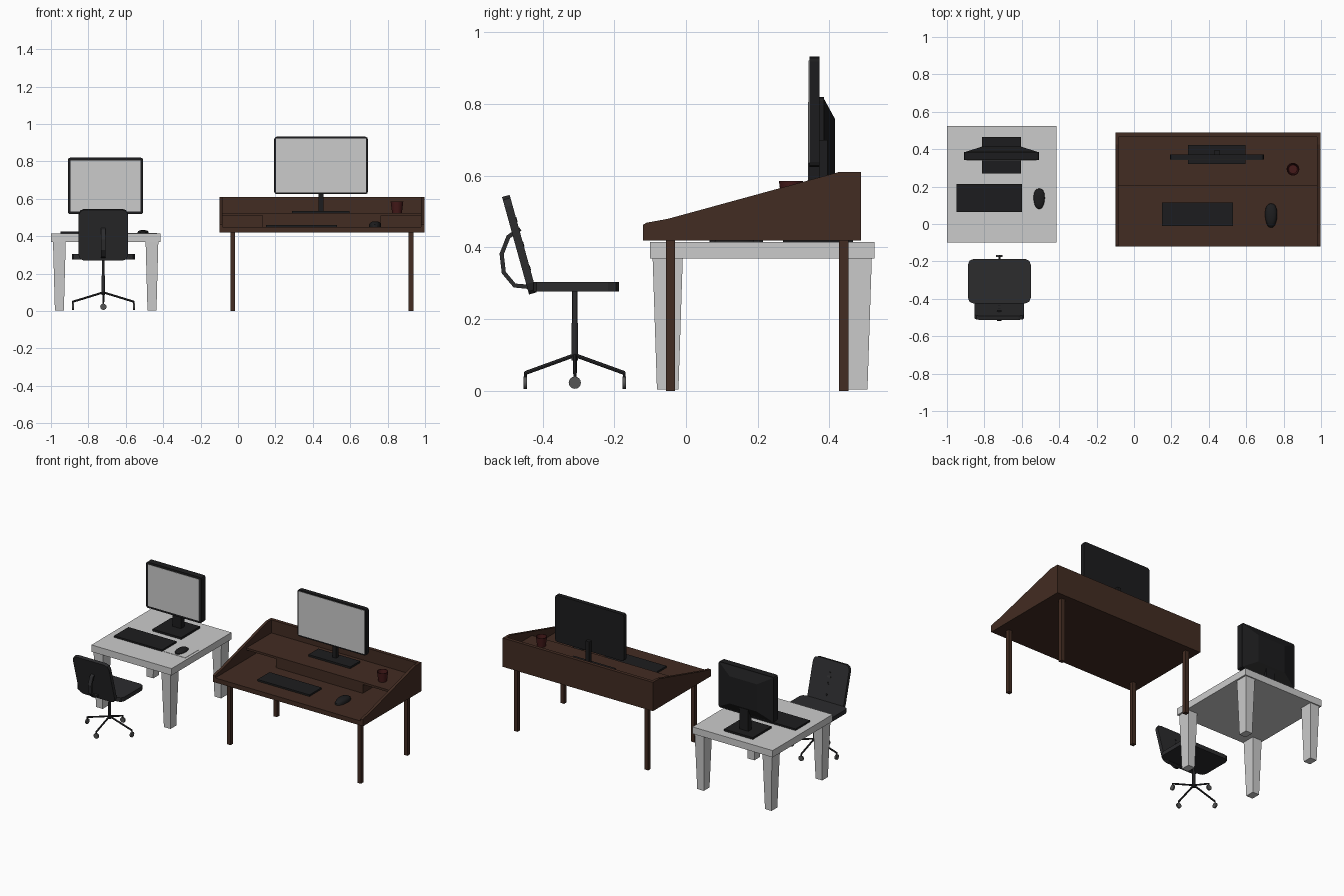
import bpy, bmesh, math
from mathutils import Vector, Matrix

if "Cube" in bpy.data.objects:
    bpy.data.objects.remove(bpy.data.objects["Cube"])


def mat(name, c):
    m = bpy.data.materials.new(name)
    m.diffuse_color = (*c, 1)
    m.use_nodes = True
    m.node_tree.nodes["Principled BSDF"].inputs["Base Color"].default_value = m.diffuse_color
    return m


WOOD = mat("dark_wood", (0.055, 0.025, 0.016))
BLACK = mat("black_plastic", (0.012, 0.012, 0.013))
FABRIC = mat("chair_black", (0.025, 0.025, 0.027))
RED = mat("cup_red", (0.06, 0.01, 0.01))
WHEEL = mat("wheel_grey", (0.09, 0.09, 0.09))


def finish(name, bm, m=None, smooth=False):
    bmesh.ops.recalc_face_normals(bm, faces=bm.faces)
    me = bpy.data.meshes.new(name)
    bm.to_mesh(me)
    bm.free()
    ob = bpy.data.objects.new(name, me)
    bpy.context.collection.objects.link(ob)
    if m:
        me.materials.append(m)
    if smooth:
        bpy.context.view_layer.objects.active = ob
        ob.select_set(True)
        bpy.ops.object.shade_smooth_by_angle()
        ob.select_set(False)
    return ob


def box(name, x, y, z, m=None, bevel=0, axis=None, segs=2):
    """Box from ranges; bevels all edges, or only those along one axis."""
    bm = bmesh.new()
    bmesh.ops.create_cube(bm, size=1)
    for v in bm.verts:
        v.co = [(r[0] + r[1]) / 2 + c * (r[1] - r[0]) for r, c in zip((x, y, z), v.co)]
    if bevel:
        es = [e for e in bm.edges if axis is None
              or abs((e.verts[0].co - e.verts[1].co).normalized()[axis]) > 0.9]
        bmesh.ops.bevel(bm, geom=es, offset=bevel, segments=segs, affect='EDGES', profile=0.5)
    return finish(name, bm, m)


def prism(name, pts, x0, x1, m):
    """Extrude a (y, z) profile along x."""
    bm = bmesh.new()
    f = bm.faces.new([bm.verts.new((x0, y, z)) for y, z in pts])
    r = bmesh.ops.extrude_face_region(bm, geom=[f])
    bmesh.ops.translate(bm, vec=(x1 - x0, 0, 0),
                        verts=[g for g in r['geom'] if isinstance(g, bmesh.types.BMVert)])
    return finish(name, bm, m)


def frustum(name, x, y, z, m=None):
    """Tapered block: x, y, z are (centre, bottom half, top half) and (z0, z1)."""
    bm = bmesh.new()
    s = ((-1, -1), (1, -1), (1, 1), (-1, 1))
    a, b = ([bm.verts.new((x[0] + i * x[k], y[0] + j * y[k], z[k - 1])) for i, j in s] for k in (1, 2))
    bm.faces.new(a)
    bm.faces.new(b)
    for i in range(4):
        j = (i + 1) % 4
        bm.faces.new((a[i], a[j], b[j], b[i]))
    return finish(name, bm, m)


def rod(name, a, b, r, m, sides=12):
    a, b = Vector(a), Vector(b)
    bm = bmesh.new()
    mx = Matrix.Translation((a + b) / 2) @ (b - a).to_track_quat('Z', 'Y').to_matrix().to_4x4()
    bmesh.ops.create_cone(bm, cap_ends=True, segments=sides, radius1=r, radius2=r,
                          depth=(b - a).length, matrix=mx)
    return finish(name, bm, m, True)


def mouse(name, cx, cy, z, w, l, h):
    bm = bmesh.new()
    bmesh.ops.create_uvsphere(bm, u_segments=20, v_segments=12, radius=1)
    bmesh.ops.bisect_plane(bm, geom=bm.verts[:] + bm.edges[:] + bm.faces[:], plane_co=(0, 0, 0),
                           plane_no=(0, 0, -1), clear_outer=True)
    bmesh.ops.holes_fill(bm, edges=[e for e in bm.edges if e.is_boundary])
    for v in bm.verts:
        k = abs(v.co.x) ** 0.8 * (1 if v.co.x > 0 else -1)
        v.co = (cx + k * w / 2 * (1 + 0.1 * v.co.y), cy + v.co.y * l / 2, z + max(v.co.z, 0) ** 0.7 * h)
    return finish(name, bm, BLACK, True)


# Grey table with tapered legs
box("table_top", (-1, -0.415), (-0.10, 0.525), (0.37, 0.415))
for nx, x in (("left", -0.955), ("right", -0.46)):
    for ny, y in (("front", -0.051), ("back", 0.476)):
        frustum(f"table_leg_{ny}_{nx}", (x, 0.024, 0.034), (y, 0.03, 0.042), (0.004, 0.37))

# Monitor on the table, with tapered rear shell
box("table_monitor_panel", (-0.91, -0.507), (0.342, 0.385), (0.518, 0.82), BLACK, 0.012, 1)
box("table_monitor_screen", (-0.896, -0.521), (0.340, 0.345), (0.532, 0.806))
shell = frustum("table_monitor_rear_shell", (0, 0.195, 0.10), (0, 0.145, 0.09), (0, 0.03), BLACK)
shell.data.transform(Matrix.Translation((-0.7085, 0.385, 0.669)) @ Matrix.Rotation(-math.pi / 2, 4, 'X'))
box("table_monitor_neck", (-0.74, -0.677), (0.372, 0.408), (0.425, 0.62), BLACK)
box("table_monitor_base", (-0.813, -0.603), (0.27, 0.465), (0.415, 0.428), BLACK)

# Keyboard, pad and mouse on the table
box("table_keyboard", (-0.95, -0.60), (0.065, 0.215), (0.415, 0.426), BLACK)
box("mouse_pad", (-0.592, -0.433), (0.07, 0.205), (0.415, 0.417))
mouse("table_mouse", -0.507, 0.135, 0.417, 0.06, 0.11, 0.016)

# Wooden desk body: floor, sloped sides, back wall, raised shelf
X0, X1 = -0.10, 0.997
box("desk_floor", (X0 + 0.01, X1 - 0.01), (-0.12, 0.48), (0.42, 0.45), WOOD)
side = [(-0.12, 0.42), (-0.12, 0.463), (-0.11, 0.469), (-0.05, 0.48), (0.425, 0.61), (0.488, 0.61), (0.488, 0.42)]
prism("desk_side_left", side, X0, X0 + 0.018, WOOD)
prism("desk_side_right", side, X1 - 0.018, X1, WOOD)
box("desk_back_wall", (X0 + 0.018, X1 - 0.018), (0.465, 0.488), (0.42, 0.61), WOOD)
box("desk_shelf", (X0 + 0.018, X1 - 0.018), (0.205, 0.465), (0.51, 0.524), WOOD)
box("desk_drawer_block", (0.13, 0.765), (0.208, 0.465), (0.45, 0.51), WOOD)
for nx, x in (("left", -0.028), ("right", 0.924)):
    for ny, y in (("front", -0.043), ("back", 0.44)):
        box(f"desk_leg_{ny}_{nx}", (x - 0.013, x + 0.013), (y - 0.013, y + 0.013), (0, 0.42), WOOD)

# Monitor on the desk
box("desk_monitor_panel", (0.193, 0.695), (0.344, 0.372), (0.625, 0.932), BLACK, 0.014, 1)
box("desk_monitor_screen", (0.203, 0.685), (0.342, 0.347), (0.635, 0.922))
box("desk_monitor_neck", (0.43, 0.456), (0.372, 0.395), (0.53, 0.70), BLACK)
box("desk_monitor_base", (0.29, 0.595), (0.32, 0.423), (0.524, 0.536), BLACK)

# Keyboard, mouse and cup on the desk
box("desk_keyboard", (0.15, 0.53), (-0.012, 0.115), (0.45, 0.461), BLACK)
mouse("desk_mouse", 0.733, 0.045, 0.45, 0.065, 0.13, 0.03)
bm = bmesh.new()
prof = [(0, 0.524), (0.026, 0.524), (0.034, 0.586), (0.030, 0.586), (0.023, 0.53), (0, 0.53)]
vs = [bm.verts.new((r, 0, z)) for r, z in prof]
es = [bm.edges.new(p) for p in zip(vs, vs[1:])]
bmesh.ops.spin(bm, geom=vs + es, axis=(0, 0, 1), cent=(0, 0, 0), angle=math.tau, steps=24)
bmesh.ops.remove_doubles(bm, verts=bm.verts, dist=1e-5)
bmesh.ops.translate(bm, verts=bm.verts, vec=(0.85, 0.293, 0))
finish("cup", bm, RED, True)

# Office chair: seat and tilted, buttoned back
CX, CY = -0.72, -0.31
box("chair_seat", (CX - 0.168, CX + 0.168), (-0.425, -0.187), (0.277, 0.304), FABRIC, 0.03, 2, 2)
tilt = Matrix.Translation((CX, -0.427, 0.272)) @ Matrix.Rotation(math.radians(15.5), 4, 'X')
back = box("chair_back", (-0.132, 0.132), (-0.011, 0.011), (0, 0.282), FABRIC, 0.03, 1, 2)
back.data.transform(tilt)
for i, z in enumerate((0.07, 0.14, 0.21)):
    b = rod(f"back_button_{i + 1}", (0, 0.009, z), (0, 0.0125, z), 0.007, BLACK)
    b.data.transform(tilt)

# Curved bracket joining the back to the seat
path = [(-0.425, 0.289), (-0.478, 0.294), (-0.508, 0.33), (-0.514, 0.382), (-0.495, 0.43), (-0.462, 0.452)]
offs = []
for i, p in enumerate(path):
    a, b = path[max(i - 1, 0)], path[min(i + 1, len(path) - 1)]
    d = Vector((b[0] - a[0], b[1] - a[1])).normalized() * 0.006
    offs.append(((p[0] - d.y, p[1] + d.x), (p[0] + d.y, p[1] - d.x)))
prism("back_bracket", [o[0] for o in offs] + [o[1] for o in reversed(offs)], CX - 0.012, CX + 0.012, FABRIC)

# Post and four-armed base with casters
rod("chair_post_lower", (CX, CY, 0.085), (CX, CY, 0.19), 0.0095, FABRIC)
rod("chair_post_upper", (CX, CY, 0.18), (CX, CY, 0.28), 0.0075, FABRIC)
for i, (dx, dy, L) in enumerate(((1, 0, 0.163), (0, 1, 0.138), (-1, 0, 0.163), (0, -1, 0.138))):
    d, c = Vector((dx, dy, 0)), Vector((CX, CY, 0))
    tip = c + d * L
    rod(f"base_arm_{i + 1}", c + Vector((0, 0, 0.1)), tip + Vector((0, 0, 0.05)), 0.0055, FABRIC, 8)
    rod(f"caster_stem_{i + 1}", tip + Vector((0, 0, 0.053)), tip + Vector((0, 0, 0.02)), 0.004, FABRIC, 8)
    hub = tip + Vector((0, 0, 0.023))
    rod(f"caster_wheel_{i + 1}", hub - d * 0.005, hub + d * 0.005, 0.017, WHEEL, 16)
